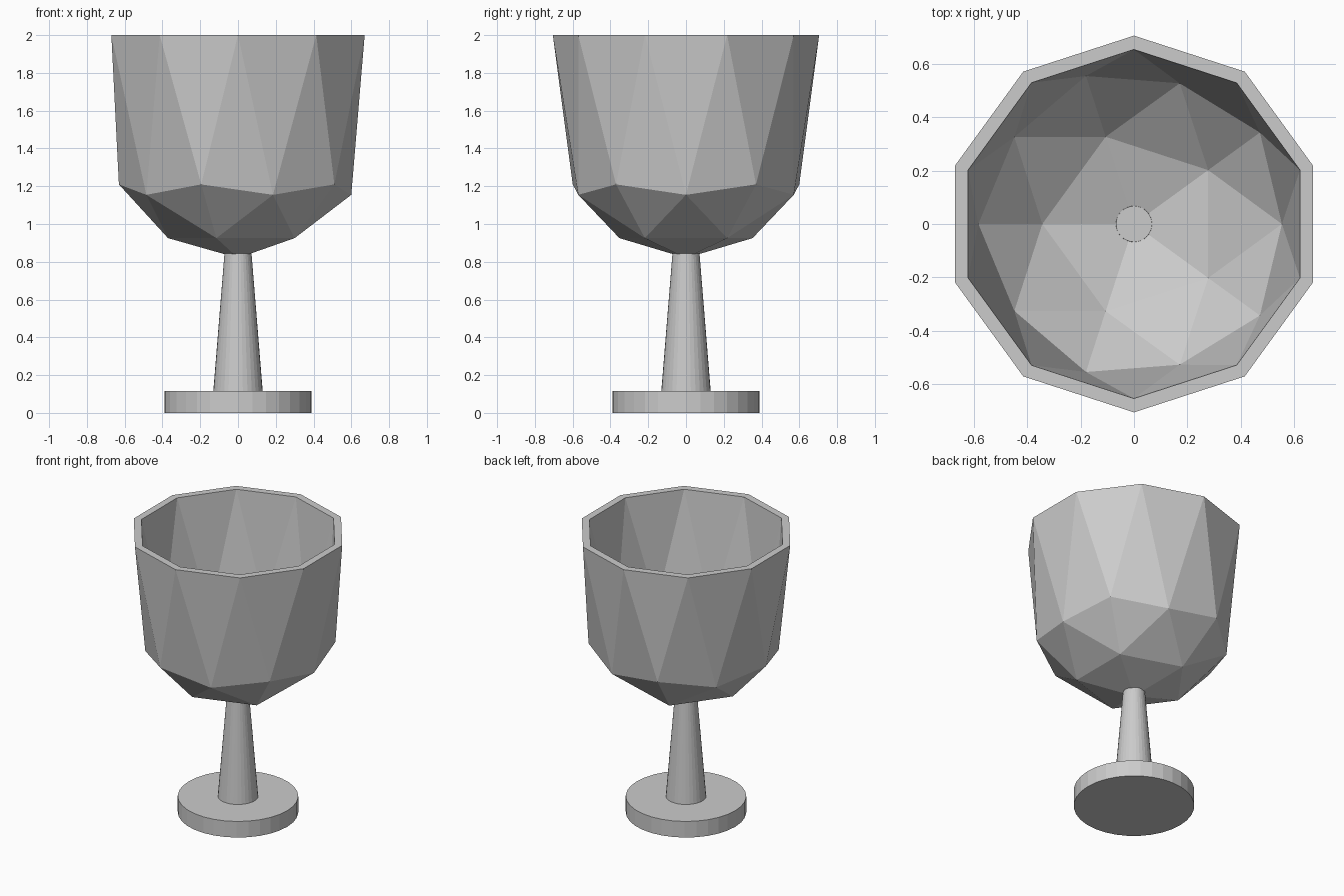
import bpy, bmesh

if "Cube" in bpy.data.objects:
    bpy.data.objects.remove(bpy.data.objects["Cube"])

R = 0.705          # bowl radius
CENTRE = 1.525     # height of the bowl sphere's centre
TOP = 2.0


def cone(name, r_low, r_high, z_low, z_high):
    bpy.ops.mesh.primitive_cone_add(vertices=32, radius1=r_low, radius2=r_high,
                                    depth=z_high - z_low,
                                    location=(0, 0, (z_low + z_high) / 2))
    bpy.context.object.name = name


# Foot and tapered stem; the stem pokes slightly through the bowl floor
cone("foot", 0.39, 0.39, 0.0, 0.115)
cone("stem", 0.132, 0.067, 0.10, 0.90)

# Bowl: lower half of an icosphere with its equator pulled up to the rim
mesh = bpy.data.meshes.new("bowl")
bm = bmesh.new()
bmesh.ops.create_icosphere(bm, subdivisions=2, radius=R)
bmesh.ops.delete(bm, geom=[v for v in bm.verts if v.co.z > 0.01], context='VERTS')
for v in bm.verts:
    v.co.z = TOP if abs(v.co.z) < 0.01 else v.co.z + CENTRE
bm.to_mesh(mesh)
bm.free()
bowl = bpy.data.objects.new("bowl", mesh)
bpy.context.collection.objects.link(bowl)

# Wall thickness, growing inwards
wall = bowl.modifiers.new("wall", 'SOLIDIFY')
wall.thickness = 0.052
wall.offset = -1
bpy.context.view_layer.objects.active = bowl
bpy.ops.object.modifier_apply(modifier=wall.name)

# Level the rim
for v in bowl.data.vertices:
    if v.co.z > 1.9:
        v.co.z = TOP
